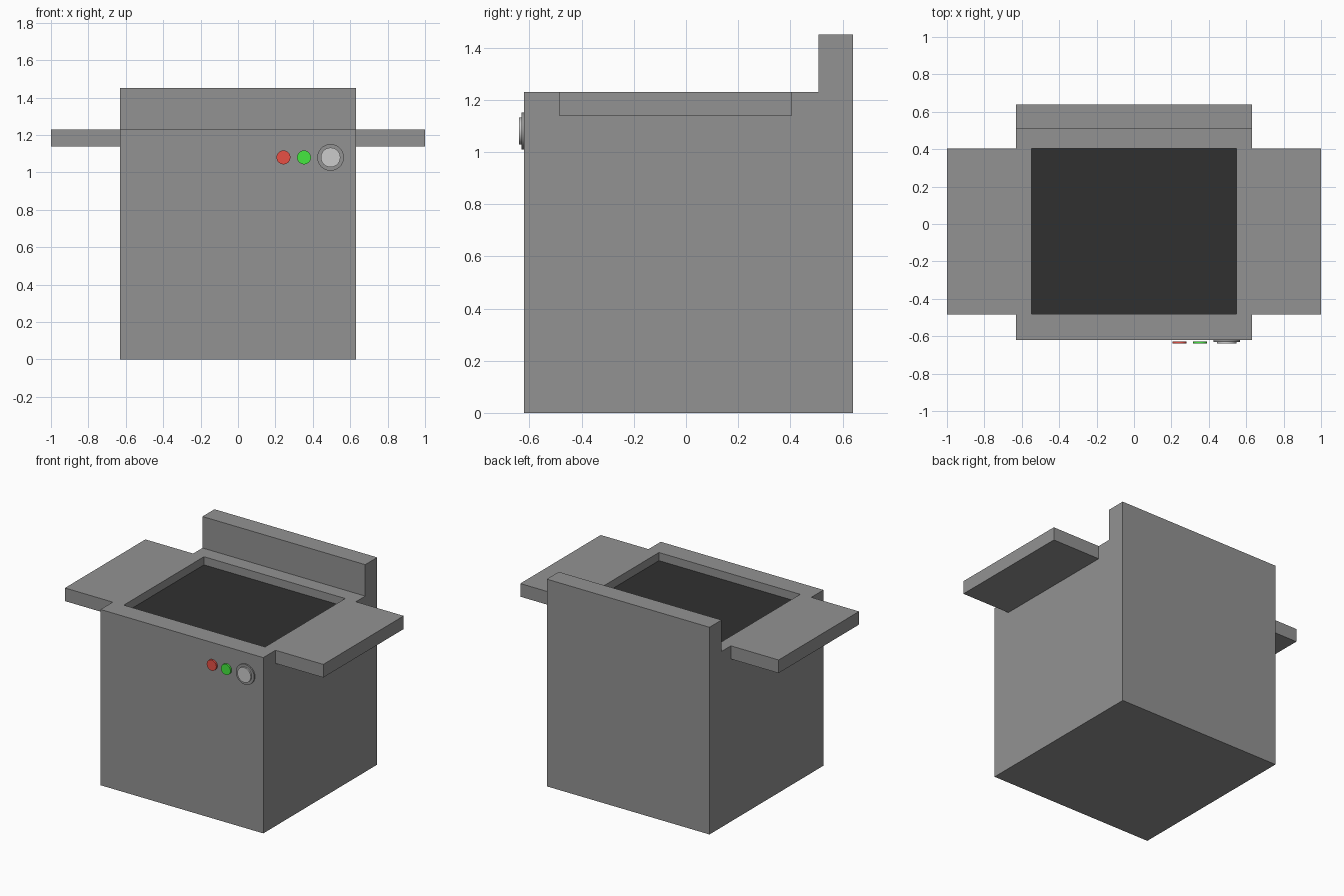
import bpy, bmesh
from math import pi

if "Cube" in bpy.data.objects:
    bpy.data.objects.remove(bpy.data.objects["Cube"])


def colour(name, r, g, b):
    mat = bpy.data.materials.new(name)
    mat.diffuse_color = (r, g, b, 1)
    mat.use_nodes = True
    mat.node_tree.nodes["Principled BSDF"].inputs["Base Color"].default_value = mat.diffuse_color
    return mat


def prism(name, profile, x0, x1, mat=None):
    """Extrude a (y, z) profile along x."""
    bm = bmesh.new()
    face = bm.faces.new([bm.verts.new((x0, y, z)) for y, z in profile])
    ext = bmesh.ops.extrude_face_region(bm, geom=[face])
    verts = [v for v in ext["geom"] if isinstance(v, bmesh.types.BMVert)]
    bmesh.ops.translate(bm, vec=(x1 - x0, 0, 0), verts=verts)
    bmesh.ops.recalc_face_normals(bm, faces=bm.faces)
    me = bpy.data.meshes.new(name)
    bm.to_mesh(me)
    bm.free()
    ob = bpy.data.objects.new(name, me)
    bpy.context.collection.objects.link(ob)
    if mat:
        me.materials.append(mat)
    return ob


def box(name, x, y, z, mat=None):
    return prism(name, [(y[0], z[0]), (y[1], z[0]), (y[1], z[1]), (y[0], z[1])], *x, mat)


def disc(name, x, radius, y0, y1, mat=None):
    """Round control facing the front."""
    bpy.ops.mesh.primitive_cylinder_add(vertices=48, radius=radius, depth=y1 - y0,
                                        location=(x, (y0 + y1) / 2, 1.08), rotation=(pi / 2, 0, 0))
    ob = bpy.context.object
    ob.name = name
    bpy.ops.object.shade_smooth_by_angle()
    if mat:
        ob.data.materials.append(mat)


steel = colour("steel", 0.29, 0.29, 0.29)
dark = colour("dark", 0.03, 0.03, 0.03)
FRONT = -0.62

# Cabinet with raised back
body = prism("cabinet", [(FRONT, 0), (0.64, 0), (0.64, 1.45), (0.507, 1.45),
                         (0.507, 1.23), (FRONT, 1.23)], -0.63, 0.63, steel)

# Shallow recess in the top
RECESS_X, RECESS_Y = (-0.547, 0.547), (-0.482, 0.405)
cutter = box("recess_cutter", RECESS_X, RECESS_Y, (1.163, 1.33), steel)
cutter.hide_render = True
cutter.hide_set(True)
cut = body.modifiers.new("recess", "BOOLEAN")
cut.operation = "DIFFERENCE"
cut.solver = "EXACT"
cut.object = cutter

# Dark floor of the recess
box("recess_floor", RECESS_X, RECESS_Y, (1.163, 1.173), dark)

# Side shelves
for side, name in ((-1, "left_shelf"), (1, "right_shelf")):
    box(name, sorted((side * 0.63, side * 1.0)), (-0.485, 0.404), (1.138, 1.23), steel)

# Front controls
disc("red_button", 0.243, 0.037, -0.64, -0.627, colour("red", 0.8, 0.08, 0.06))
disc("green_button", 0.353, 0.037, -0.64, -0.627, colour("green", 0.06, 0.8, 0.05))
disc("dial_ring", 0.495, 0.071, -0.63, FRONT, steel)
disc("dial_knob", 0.495, 0.052, -0.64, FRONT)
